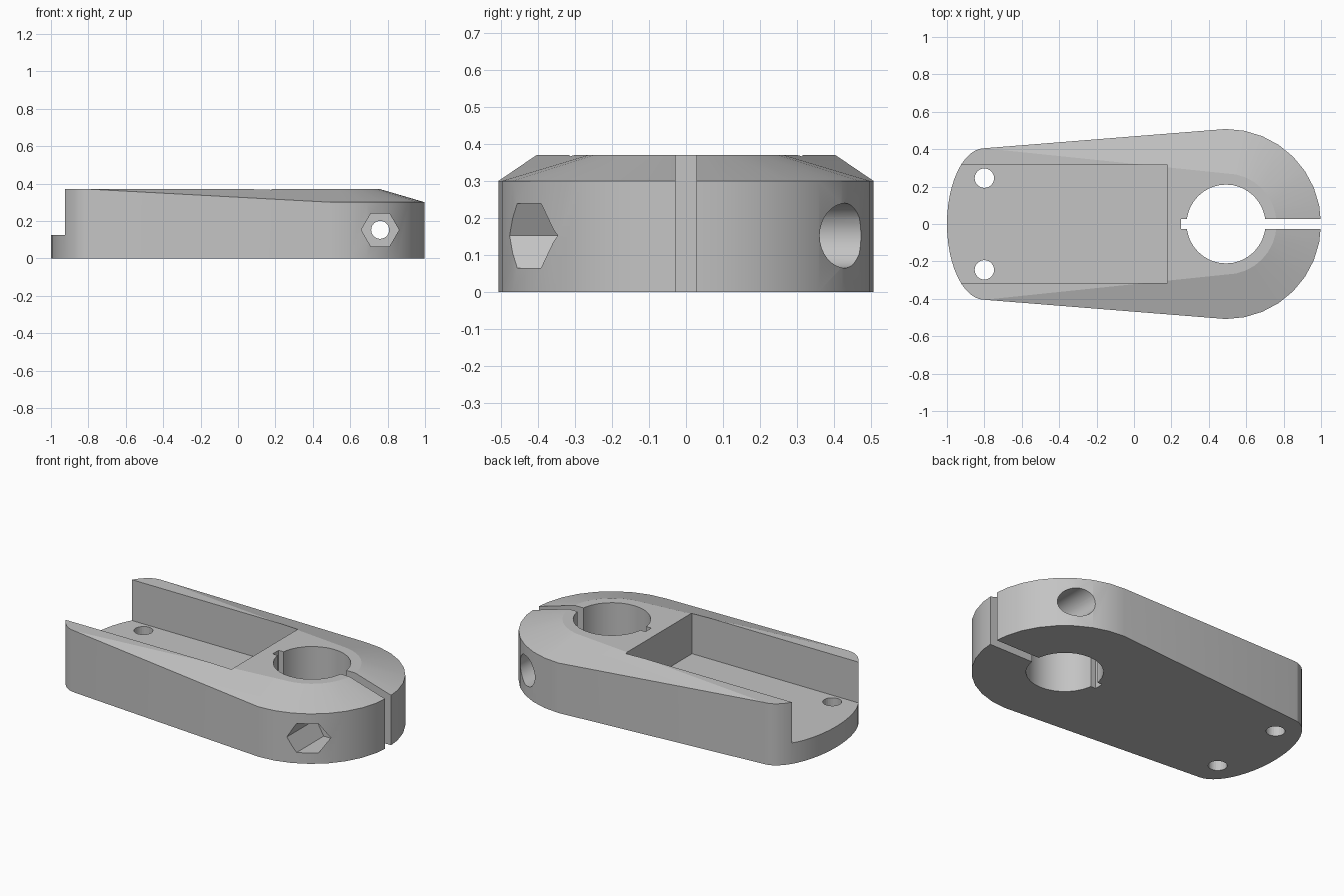
import bpy
import bmesh
from math import radians, cos, sin, tau
from mathutils import Matrix

cube = bpy.data.objects.get("Cube")
if cube:
    bpy.data.objects.remove(cube, do_unlink=True)

HEIGHT, SHOULDER = 0.37, 0.30
BORE_X = 0.492
BOLT_X, BOLT_Z = 0.76, 0.152

grey = bpy.data.materials.new("light_grey")
grey.use_nodes = True
grey.diffuse_color = (0.55, 0.55, 0.55, 1)
grey.node_tree.nodes["Principled BSDF"].inputs["Base Color"].default_value = grey.diffuse_color


def finish(name, bm):
    bmesh.ops.recalc_face_normals(bm, faces=bm.faces)
    mesh = bpy.data.meshes.new(name)
    bm.to_mesh(mesh)
    bm.free()
    mesh.materials.append(grey)
    obj = bpy.data.objects.new(name, mesh)
    bpy.context.collection.objects.link(obj)
    return obj


def ring(bm, x, rx, ry, z, count=32):
    for i in range(count):
        a = tau * i / count
        bm.verts.new((x + rx * cos(a), ry * sin(a), z))


def box(name, x0, x1, y0, y1, z0, z1):
    bm = bmesh.new()
    place = Matrix.Translation(((x0 + x1) / 2, (y0 + y1) / 2, (z0 + z1) / 2))
    size = Matrix.Diagonal((x1 - x0, y1 - y0, z1 - z0, 1))
    bmesh.ops.create_cube(bm, size=1, matrix=place @ size)
    return finish(name, bm)


def rod(name, centre, radius, length, sides=32, along_y=False):
    bm = bmesh.new()
    turn = Matrix.Rotation(radians(90), 4, 'X') if along_y else Matrix()
    # Six-sided rods get a corner on the x axis
    bmesh.ops.create_cone(bm, cap_ends=True, segments=sides, radius1=radius,
                          radius2=radius, depth=length,
                          matrix=Matrix.Translation(centre) @ turn
                          @ Matrix.Rotation(radians(30 if sides == 6 else 0), 4, 'Z'))
    if sides == 6:
        zs = [v.co.z for v in bm.verts]
        if max(zs) - centre[2] > radius * 0.95:
            axis = Matrix.Rotation(radians(30), 3, 'Y')
            bmesh.ops.rotate(bm, verts=bm.verts, cent=centre, matrix=axis)
    return finish(name, bm)


# Body: hull of an elliptical tail and a round head with a conical top
bm = bmesh.new()
for z in (0, HEIGHT):
    ring(bm, -0.8, 0.2, 0.405, z, 48)
for z, radius in ((0, 0.508), (SHOULDER, 0.508), (HEIGHT, 0.27)):
    ring(bm, BORE_X, radius, radius, z)
hull = bmesh.ops.convex_hull(bm, input=bm.verts)
spare = {v for v in hull["geom_interior"] + hull["geom_unused"]
         if isinstance(v, bmesh.types.BMVert)}
bmesh.ops.delete(bm, geom=list(spare), context='VERTS')
bmesh.ops.dissolve_limit(bm, angle_limit=radians(0.1), verts=bm.verts, edges=bm.edges)
body = finish("clamp_body", bm)

# Openings: tray, bore, clamp slot, bolt hole with its two recesses
cutters = [
    box("tray_cutter", -1.2, 0.18, -0.315, 0.315, 0.125, 0.6),
    rod("bore_cutter", (BORE_X, 0, 0.2), 0.211, 1),
    box("slot_cutter", 0.25, 1.2, -0.028, 0.028, -0.2, 0.6),
    rod("bolt_cutter", (BOLT_X, 0, BOLT_Z), 0.048, 1.4, 24, True),
    rod("nut_cutter", (BOLT_X, -0.45, BOLT_Z), 0.101, 0.5, 6, True),
    rod("bolt_head_cutter", (BOLT_X, 0.45, BOLT_Z), 0.088, 0.5, 32, True),
]
for side in (-1, 1):
    cutters.append(rod("screw_cutter", (-0.8, side * 0.245, 0.1), 0.052, 0.6, 24))

bpy.context.view_layer.objects.active = body
body.select_set(True)
for cutter in cutters:
    cutter.hide_render = True
    mod = body.modifiers.new(cutter.name, 'BOOLEAN')
    mod.operation = 'DIFFERENCE'
    mod.solver = 'EXACT'
    mod.object = cutter
    bpy.ops.object.modifier_apply(modifier=mod.name)
    bpy.data.objects.remove(cutter, do_unlink=True)

bpy.ops.object.shade_smooth_by_angle(angle=radians(14))
